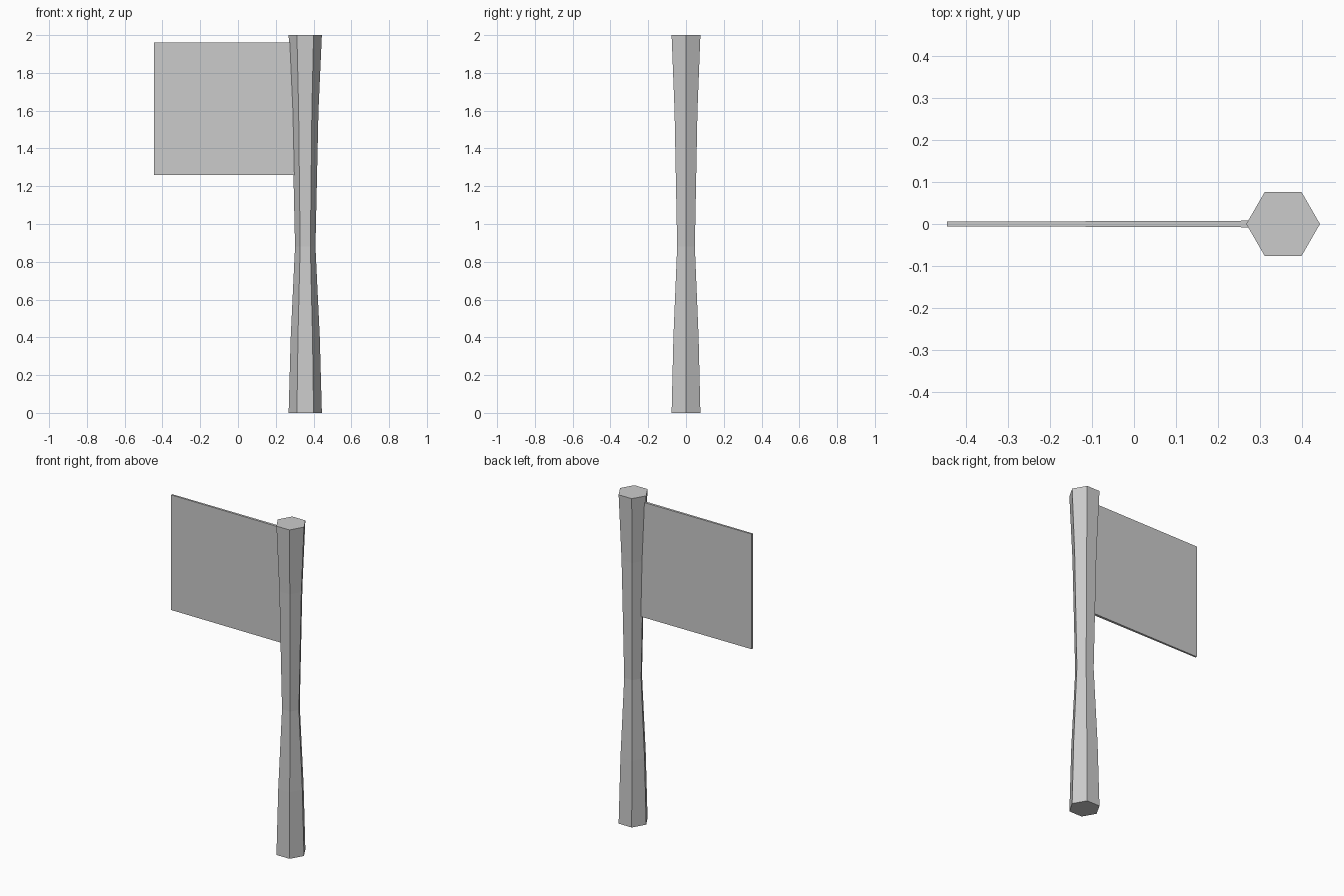
import bpy, bmesh
from math import cos, sin, pi

if "Cube" in bpy.data.objects:
    bpy.data.objects.remove(bpy.data.objects["Cube"])

POLE_X = 0.356


def make_object(name, bm):
    bmesh.ops.recalc_face_normals(bm, faces=bm.faces)
    mesh = bpy.data.meshes.new(name)
    bm.to_mesh(mesh)
    bm.free()
    obj = bpy.data.objects.new(name, mesh)
    bpy.context.collection.objects.link(obj)
    return obj


def loft(name, rings):
    """Skin a list of equally sized point rings and cap both ends."""
    bm = bmesh.new()
    loops = [[bm.verts.new(p) for p in ring] for ring in rings]
    n = len(loops[0])
    for a, b in zip(loops, loops[1:]):
        for i in range(n):
            j = (i + 1) % n
            bm.faces.new((a[i], a[j], b[j], b[i]))
    bm.faces.new(loops[0])
    bm.faces.new(loops[-1])
    return make_object(name, bm)


# Six-sided pole with a narrowed waist: (height, radius)
profile = [(0, 0.088), (0.4, 0.077), (0.88, 0.054), (1.6, 0.070), (2, 0.088)]
loft("pole", [[(POLE_X + r * cos(k * pi / 3), r * sin(k * pi / 3), z)
               for k in range(6)] for z, r in profile])

# Thin flag panel, slightly thicker where it enters the pole: (x, half thickness)
sections = [(-0.446, 0.0055), (0.33, 0.008)]
loft("flag", [[(x, -t, 1.26), (x, t, 1.26), (x, t, 1.96), (x, -t, 1.96)]
              for x, t in sections])
